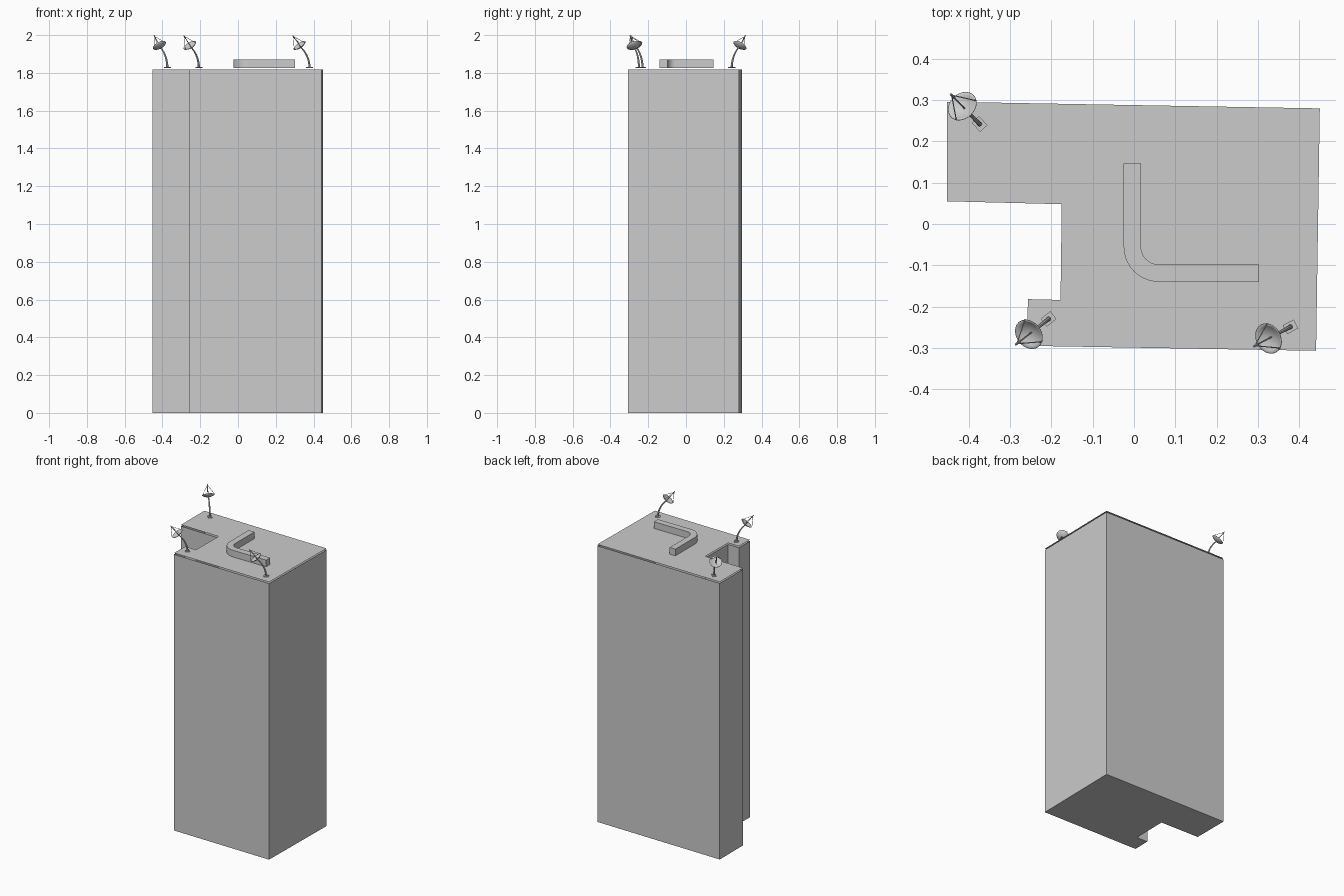
import bpy, bmesh, math
from mathutils import Vector, Matrix

if "Cube" in bpy.data.objects:
    bpy.data.objects.remove(bpy.data.objects["Cube"])

mat = bpy.data.materials.new("concrete_grey")
mat.diffuse_color = (0.6, 0.6, 0.6, 1)
mat.use_nodes = True
mat.node_tree.nodes["Principled BSDF"].inputs["Base Color"].default_value = mat.diffuse_color
ROOF = 1.827


def add_object(name, bm, smooth=False):
    bmesh.ops.recalc_face_normals(bm, faces=bm.faces[:])
    me = bpy.data.meshes.new(name)
    bm.to_mesh(me)
    bm.free()
    me.materials.append(mat)
    ob = bpy.data.objects.new(name, me)
    bpy.context.collection.objects.link(ob)
    if smooth:
        bpy.context.view_layer.objects.active = ob
        ob.select_set(True)
        bpy.ops.object.shade_smooth_by_angle(angle=math.radians(40))
        ob.select_set(False)
    return ob


def prism(name, pts, z0, z1, open_top=False):
    bm = bmesh.new()
    lo = [bm.verts.new((x, y, z0)) for x, y in pts]
    hi = [bm.verts.new((x, y, z1)) for x, y in pts]
    n = len(pts)
    for i in range(n):
        j = (i + 1) % n
        bm.faces.new((lo[i], lo[j], hi[j], hi[i]))
    bm.faces.new(lo[::-1])
    if not open_top:
        bm.faces.new(hi)
    return add_object(name, bm)


def tube(bm, path, radii, sides=8):
    """Sweep a circle along a list of points."""
    rings = []
    for i, p in enumerate(path):
        d = (path[min(i + 1, len(path) - 1)] - path[max(i - 1, 0)]).normalized()
        side = Vector((0, 1, 0)) if abs(d.y) < 0.9 else Vector((1, 0, 0))
        u = d.cross(side).normalized()
        v = d.cross(u)
        rings.append([bm.verts.new(p + radii[i] * (math.cos(a) * u + math.sin(a) * v))
                      for a in (2 * math.pi * k / sides for k in range(sides))])
    for a, b in zip(rings, rings[1:]):
        for k in range(sides):
            m = (k + 1) % sides
            bm.faces.new((a[k], a[m], b[m], b[k]))
    bm.faces.new(rings[0][::-1])
    bm.faces.new(rings[-1])


# tower walls, with the recess in the left side
foot = [(-0.453, 0.296), (-0.453, 0.055), (-0.175, 0.048), (-0.178, -0.184),
        (-0.257, -0.182), (-0.259, -0.295), (0.441, -0.307), (0.450, 0.280)]
prism("tower_walls", foot, 0, 1.818, open_top=True)

# roof sheet just above the walls
bm = bmesh.new()
f = bm.faces.new([bm.verts.new((x, y, ROOF)) for x, y in foot])
roof = add_object("roof", bm)
if roof.data.polygons[0].normal.z < 0:
    roof.data.flip_normals()

# L-shaped roof duct with a rounded bend
cx, cy = 0.060, -0.055


def arc(r, steps=10):
    return [(cx + r * math.cos(a), cy + r * math.sin(a))
            for a in (math.pi + math.pi / 2 * k / steps for k in range(steps + 1))]


duct = [(-0.025, 0.146)] + arc(0.085) + [(0.303, -0.140), (0.303, -0.098)] \
    + arc(0.043)[::-1] + [(0.017, 0.146)]
prism("roof_duct", duct, ROOF, 1.871)


# satellite dishes, built pointing along +x then turned into place
def dish(name, x, y, heading):
    place = Matrix.Translation((x, y, ROOF)) @ Matrix.Rotation(math.radians(heading), 4, 'Z')
    elev = math.radians(52)
    apex = Vector((0.052, 0, 0.108))
    tilt = place @ Matrix.Translation(apex) @ Matrix.Rotation(math.pi / 2 - elev, 4, 'Y')

    # foot plate and curved mast
    bm = bmesh.new()
    bmesh.ops.create_cube(bm, size=1, matrix=Matrix.Translation((0, 0, 0.002))
                          @ Matrix.Diagonal((0.03, 0.024, 0.004, 1)))
    p0, p1, p2 = Vector((0, 0, 0)), Vector((0.002, 0, 0.065)), apex
    path = [(1 - t) ** 2 * p0 + 2 * t * (1 - t) * p1 + t * t * p2
            for t in (k / 10 for k in range(11))]
    tube(bm, path, [0.006 - 0.0025 * k / 10 for k in range(11)])
    bm.transform(place)
    add_object(name + "_mast", bm, True)

    # parabolic bowl
    bm = bmesh.new()
    R, depth, n, rows = 0.038, 0.014, 28, 5
    tip = bm.verts.new((0, 0, 0))
    prev = None
    for i in range(1, rows + 1):
        r = R * i / rows
        ring = [bm.verts.new((r * math.cos(2 * math.pi * k / n), r * math.sin(2 * math.pi * k / n),
                              depth * (r / R) ** 2)) for k in range(n)]
        for k in range(n):
            m = (k + 1) % n
            bm.faces.new((tip, ring[k], ring[m]) if prev is None
                         else (prev[k], ring[k], ring[m], prev[m]))
        prev = ring
    bm.transform(tilt)
    bowl = add_object(name + "_bowl", bm, True)
    mod = bowl.modifiers.new("thickness", 'SOLIDIFY')
    mod.thickness = 0.0015
    mod.offset = 0

    # feed horn, rod and three struts
    bm = bmesh.new()
    tube(bm, [Vector((0, 0, 0)), Vector((0, 0, 0.062))], [0.0018] * 2)
    tube(bm, [Vector((0, 0, 0.060)), Vector((0, 0, 0.080))], [0.0035, 0.0025])
    for k in range(3):
        a = 2 * math.pi * k / 3
        rim = Vector((R * math.cos(a), R * math.sin(a), depth))
        tube(bm, [rim * 1.04, Vector((0, 0, 0.074))], [0.0013] * 2, 6)
    bm.transform(tilt)
    add_object(name + "_feed", bm, True)
    

dish("dish_back_left", -0.374, 0.242, 134)
dish("dish_front_left", -0.207, -0.230, 218)
dish("dish_front_right", 0.379, -0.249, 208)
